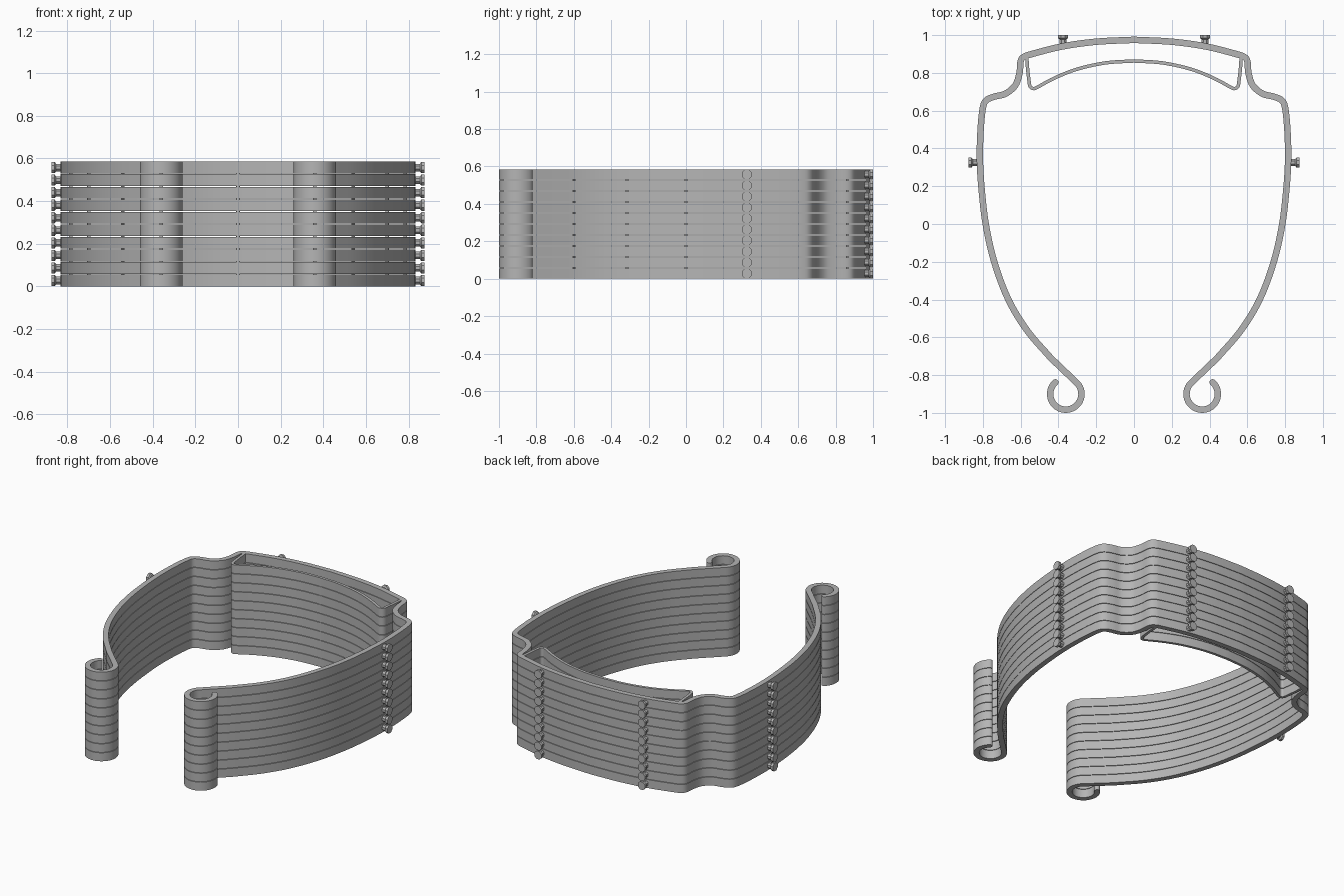
import bpy, bmesh, math
from mathutils import Vector

if "Cube" in bpy.data.objects:
    bpy.data.objects.remove(bpy.data.objects["Cube"])

LAYERS, PITCH, HEIGHT = 10, 0.0588, 0.0556
TOTAL = PITCH * (LAYERS - 1) + HEIGHT

grey = bpy.data.materials.new("plain_grey")
grey.diffuse_color = (0.46, 0.46, 0.46, 1)
grey.use_nodes = True
grey.node_tree.nodes["Principled BSDF"].inputs["Base Color"].default_value = grey.diffuse_color


def finish(name, bm, stacked=True):
    bmesh.ops.recalc_face_normals(bm, faces=bm.faces)
    mesh = bpy.data.meshes.new(name)
    bm.to_mesh(mesh)
    bm.free()
    mesh.materials.append(grey)
    obj = bpy.data.objects.new(name, mesh)
    bpy.context.collection.objects.link(obj)
    bpy.ops.object.select_all(action='DESELECT')
    obj.select_set(True)
    bpy.context.view_layer.objects.active = obj
    bpy.ops.object.shade_smooth_by_angle(angle=math.radians(35))
    if stacked:
        arr = obj.modifiers.new("layers", 'ARRAY')
        arr.count = LAYERS
        arr.use_relative_offset = False
        arr.use_constant_offset = True
        arr.constant_offset_displace = (0, 0, PITCH)
    return obj


def smooth(points, steps=5):
    """Catmull-Rom curve through the points."""
    p = [Vector(q) for q in points]
    p = [2 * p[0] - p[1]] + p + [2 * p[-1] - p[-2]]
    out = []
    for a, b, c, d in zip(p, p[1:], p[2:], p[3:]):
        for i in range(steps):
            t = i / steps
            out.append(0.5 * (2 * b + (c - a) * t + (2 * a - 5 * b + 4 * c - d) * t * t
                              + (3 * b - a - 3 * c + d) * t ** 3))
    return out + [p[-2]]


def mirrored(half):
    """Full path from the half that starts on x = 0."""
    return [Vector((-q.x, q.y)) for q in reversed(half[1:])] + half


def ribbon(name, path, half_width, round_ends=False):
    widths = [half_width] * len(path)
    if round_ends:
        for side in (0, -1):
            end = path[side].copy()
            out = (end - path[1 if side == 0 else -2]).normalized()
            for a in (30, 60, 82):
                a = math.radians(a)
                at = 0 if side == 0 else len(path)
                path.insert(at, end + out * half_width * math.sin(a))
                widths.insert(at, half_width * math.cos(a))
    bm = bmesh.new()
    rings = []
    for i, (q, w) in enumerate(zip(path, widths)):
        t = (path[min(i + 1, len(path) - 1)] - path[max(i - 1, 0)]).normalized()
        n = Vector((-t.y, t.x)) * w
        rings.append([bm.verts.new((*(q + n * s), z))
                      for s, z in ((1, 0), (-1, 0), (-1, HEIGHT), (1, HEIGHT))])
    for a, b in zip(rings, rings[1:]):
        for k in range(4):
            bm.faces.new((a[k], a[(k + 1) % 4], b[(k + 1) % 4], b[k]))
    bm.faces.new(rings[0])
    bm.faces.new(rings[-1])
    return finish(name, bm)


# Outer band: bowed back, stepped shoulders, long tapering arms
arm = smooth([(0, 0.975), (0.2, 0.965), (0.38, 0.94), (0.54, 0.9), (0.582, 0.885),
              (0.6, 0.862), (0.606, 0.80), (0.628, 0.735), (0.68, 0.69), (0.74, 0.674),
              (0.782, 0.655), (0.8, 0.615), (0.812, 0.5), (0.816, 0.35), (0.808, 0.2),
              (0.785, 0), (0.74, -0.2), (0.665, -0.4), (0.565, -0.565), (0.44, -0.71)])
# Curled hook at the end of each arm
for i in range(33):
    a = math.radians(130 + i * 278 / 32)
    arm.append(Vector((0.361 + 0.083 * math.cos(a), -0.9 + 0.083 * math.sin(a))))
ribbon("outer_band", mirrored(arm), 0.017, round_ends=True)

# Thin inner strip bowed across the back
strip = smooth([(0, 0.863), (0.15, 0.853), (0.3, 0.82), (0.42, 0.773), (0.51, 0.725),
                (0.532, 0.717), (0.55, 0.728), (0.556, 0.76), (0.563, 0.82), (0.568, 0.888)])
ribbon("inner_strip", mirrored(strip), 0.009)


# Flared pegs on the back and the sides
def peg(name, x, y, direction):
    d = Vector(direction)
    side = Vector((-d.y, d.x, 0))
    bm = bmesh.new()
    rings = []
    for dist, r in ((0, 0.018), (0.033, 0.018), (0.04, 0.026), (0.056, 0.026)):
        c = Vector((x, y, HEIGHT / 2)) + d * dist
        ring = []
        for k in range(8):
            a = math.radians(22.5 + 45 * k)
            k8 = r / math.cos(math.radians(22.5))
            ring.append(bm.verts.new(c + side * math.cos(a) * k8
                                     + Vector((0, 0, math.sin(a) * k8))))
        rings.append(ring)
    for a, b in zip(rings, rings[1:]):
        for k in range(8):
            bm.faces.new((a[k], a[(k + 1) % 8], b[(k + 1) % 8], b[k]))
    bm.faces.new(rings[0])
    bm.faces.new(rings[-1])
    finish(name, bm)


for s, label in ((1, "left"), (-1, "right")):
    peg("back_peg_" + label, s * 0.376, 0.944, (0, 1, 0))
    peg("side_peg_" + label, s * 0.82, 0.325, (s, 0, 0))


# Slim posts joining the layers inside the band
def post(name, x, y, size):
    bm = bmesh.new()
    bmesh.ops.create_cube(bm, size=1)
    for v in bm.verts:
        v.co = (x + v.co.x * size, y + v.co.y * size, TOTAL * (0.5 + v.co.z * 0.99))
    finish(name, bm, stacked=False)


post("back_post", 0, 0.975, 0.02)
post("strip_post", 0, 0.863, 0.013)
for s, label in ((1, "left"), (-1, "right")):
    for i, (x, y) in enumerate(((0.785, 0), (0.7, -0.316), (0.54, -0.6), (0.361, -0.983))):
        post(f"arm_post_{label}_{i + 1}", s * x, y, 0.016)
